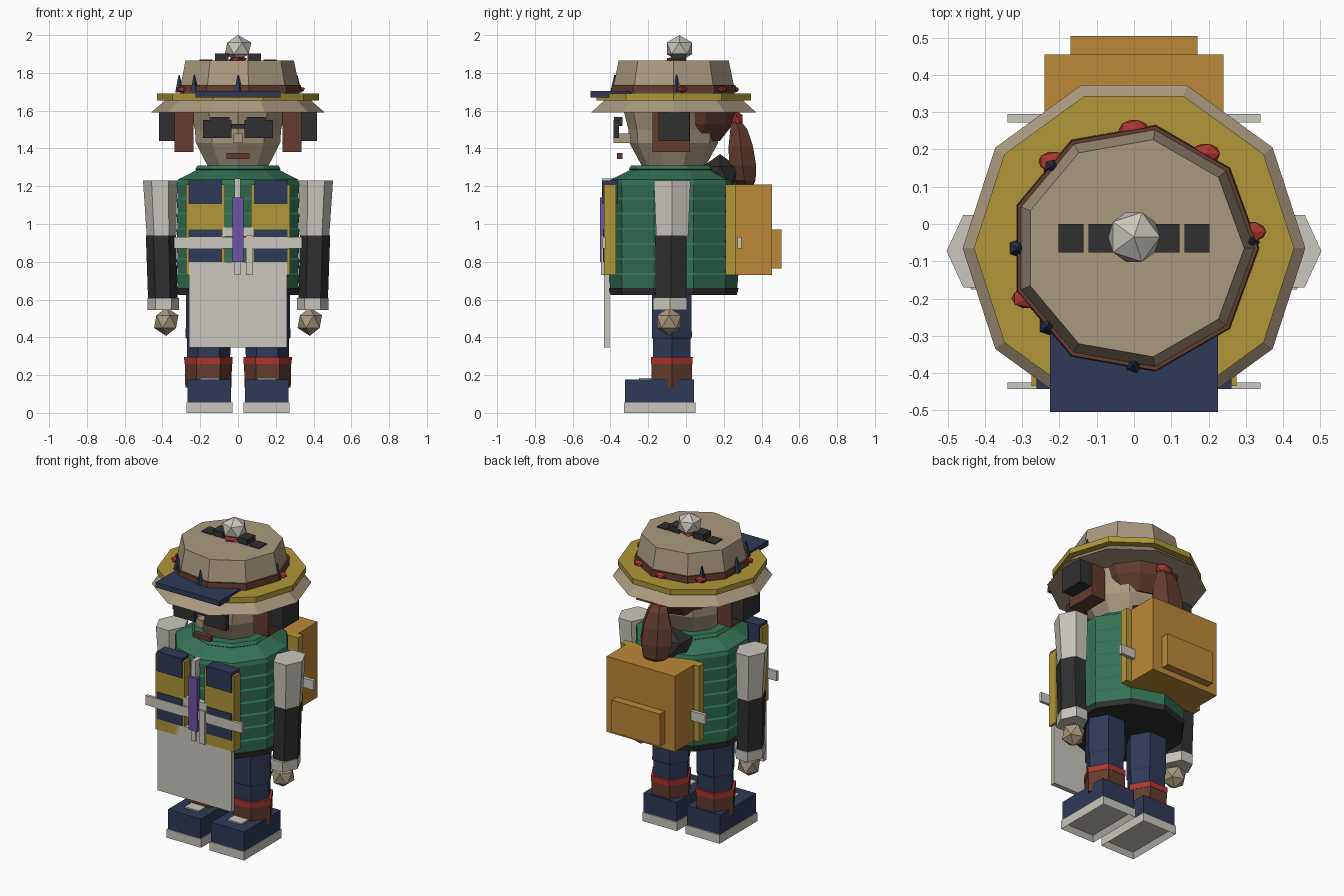
import bpy, bmesh, math
from mathutils import Matrix

old = bpy.data.objects.get("Cube")
if old:
    bpy.data.objects.remove(old, do_unlink=True)


def material(name, rgb):
    linear = [((c / 255 + 0.055) / 1.055) ** 2.4 for c in rgb] + [1]
    m = bpy.data.materials.new(name)
    m.use_nodes = True
    m.diffuse_color = linear
    m.node_tree.nodes["Principled BSDF"].inputs["Base Color"].default_value = linear
    return m


GREEN = material("green", (52, 116, 87))
NAVY = material("navy", (47, 58, 88))
YELLOW = material("yellow", (176, 150, 56))
ORANGE = material("orange", (188, 136, 56))
TAN = material("tan", (170, 154, 127))
BROWN = material("brown", (100, 60, 46))
RED = material("red", (172, 54, 47))
BLACK = material("black", (48, 48, 48))
PURPLE = material("purple", (112, 84, 166))
GREY = material("pale grey", (202, 199, 189))
AXIS = -0.065  # depth of the body's vertical axis


def finish(bm, name, mat):
    bmesh.ops.recalc_face_normals(bm, faces=bm.faces)
    mesh = bpy.data.meshes.new(name)
    bm.to_mesh(mesh)
    bm.free()
    ob = bpy.data.objects.new(name, mesh)
    bpy.context.collection.objects.link(ob)
    mesh.materials.append(mat)
    return ob


def box(name, mat, x, y, z):
    """Box from three (low, high) ranges."""
    bm = bmesh.new()
    bmesh.ops.create_cube(bm, size=1)
    for v in bm.verts:
        v.co = [(a + b) / 2 + c * (b - a) for (a, b), c in zip((x, y, z), v.co)]
    return finish(bm, name, mat)


def loft(name, mat, rings, sides, turn=0, x=0, y=AXIS, squash=1):
    """Stack of polygon rings given as (radius, z) or (radius, z, x shift, y shift)."""
    bm = bmesh.new()
    loops = []
    for r, z, *shift in rings:
        dx, dy = shift or (0, 0)
        angles = [turn + math.tau * i / sides for i in range(sides)]
        loops.append([bm.verts.new((x + dx + r * math.cos(a),
                                    y + dy + squash * r * math.sin(a), z)) for a in angles])
    for low, high in zip(loops, loops[1:]):
        for i in range(sides):
            j = (i + 1) % sides
            bm.faces.new((low[i], low[j], high[j], high[i]))
    bm.faces.new(loops[0])
    bm.faces.new(loops[-1])
    return finish(bm, name, mat)


def ball(name, mat, centre, size):
    bm = bmesh.new()
    bmesh.ops.create_icosphere(bm, subdivisions=1, radius=1,
                               matrix=Matrix.Translation(centre) @ Matrix.Diagonal((*size, 1)))
    return finish(bm, name, mat)


def span(s, a, b):
    """Range on the left (s = 1) or mirrored to the right (s = -1)."""
    return (a, b) if s > 0 else (-b, -a)


TENTH = math.pi / 10

# Torso with ribbed padding, waistband and collar
ribs = []
for i in range(7):
    base = 0.66 + 0.08 * i
    ribs += [(0.336, base), (0.342, base + 0.07)]
ribs += [(0.335, 1.235), (0.232, 1.285), (0.238, 1.29), (0.225, 1.31)]
loft("torso", GREEN, ribs, 10, TENTH)
loft("waistband", BLACK, [(0.335, 0.625), (0.343, 0.66)], 10, TENTH)

# Head, hair and ponytail
loft("head", TAN, [(0.165, 1.30), (0.235, 1.43), (0.24, 1.50), (0.27, 1.62)], 10, TENTH)
loft("hair", BROWN, [(0.15, 1.44), (0.22, 1.53), (0.25, 1.62)], 10, TENTH, y=0.03)
loft("ponytail", BROWN, [(0.05, 1.20, 0, 0.02), (0.09, 1.23, 0, 0.01), (0.11, 1.31, 0, 0.0),
                         (0.10, 1.41, 0, -0.01), (0.07, 1.50, 0, -0.02), (0.04, 1.55, 0, -0.04)],
     6, y=0.30, squash=0.75)
ball("hair_tie", RED, (0, 0.27, 1.555), (0.06, 0.035, 0.045))
ball("hood", BLACK, (0, 0.18, 1.25), (0.18, 0.11, 0.12))

# Face
box("mouth", BROWN, (-0.06, 0.06), (-0.365, -0.335), (1.345, 1.375))
box("nose", TAN, (-0.025, 0.025), (-0.385, -0.29), (1.43, 1.48))
box("glasses_bridge", BLACK, (-0.04, 0.04), (-0.375, -0.36), (1.505, 1.53))

# Hat: flared brim, yellow brim plate, band, crown and visor
loft("brim_under", TAN, [(0.46, 1.59), (0.385, 1.655)], 10)
loft("brim_plate", YELLOW, [(0.43, 1.655), (0.43, 1.69)], 10)
loft("crown", TAN, [(0.327, 1.69), (0.322, 1.74), (0.296, 1.865)], 9)
loft("hat_band", BROWN, [(0.336, 1.695), (0.333, 1.735)], 9)
box("visor", NAVY, (-0.225, 0.225), (-0.505, -0.27), (1.67, 1.703))
for degrees in (3, 135, 180, 222, 270):
    a = math.radians(degrees)
    loft("hat_spike", NAVY, [(0.026, 1.695), (0.003, 1.79)], 5,
         x=0.312 * math.cos(a), y=AXIS + 0.312 * math.sin(a))
for degrees in (8, 53, 90, 133, 205):
    a = math.radians(degrees)
    ball("hat_ribbon", RED, (0.318 * math.cos(a), AXIS + 0.318 * math.sin(a), 1.712),
         (0.045, 0.03, 0.018))

# Pompom and the dark tabs on the hat top
ball("pompom", GREY, (0, -0.035, 1.93), (0.078, 0.078, 0.07))
ball("pompom_base", RED, (0, -0.05, 1.872), (0.055, 0.06, 0.014))

# Vest centre, apron and belt
box("apron", GREY, (-0.26, 0.26), (-0.435, -0.405), (0.345, 0.80))
box("front_belt", GREY, (-0.34, 0.34), (-0.443, -0.425), (0.87, 0.93))
box("buckle", GREY, (-0.08, 0.08), (-0.435, -0.40), (0.935, 0.985))
box("long_strap", GREY, (-0.018, 0.012), (-0.445, -0.36), (0.73, 1.24))
box("short_strap", GREY, (0.042, 0.08), (-0.45, -0.40), (0.73, 0.94))
box("purple_tie", PURPLE, (-0.03, 0.03), (-0.455, -0.43), (0.80, 1.14))

# Backpack
box("backpack", ORANGE, (-0.24, 0.24), (0.25, 0.455), (0.73, 1.21))
box("backpack_pocket", ORANGE, (-0.17, 0.17), (0.45, 0.505), (0.765, 0.97))
box("back_belt", GREY, (-0.34, 0.34), (0.273, 0.295), (0.87, 0.93))

for s, side in ((1, "left"), (-1, "right")):
    # Vest panels and pockets
    box(side + "_vest_panel", YELLOW, span(s, 0.07, 0.275), (-0.435, -0.37), (0.73, 1.21))
    box(side + "_chest_pocket", NAVY, span(s, 0.085, 0.262), (-0.442, -0.36), (1.105, 1.23))
    box(side + "_hip_pocket", NAVY, span(s, 0.085, 0.262), (-0.44, -0.40), (0.80, 0.97))
    box(side + "_back_panel", YELLOW, span(s, 0.07, 0.275), (0.21, 0.262), (0.73, 1.21))

    # Glasses lens with its top tab
    box(side + "_lens", BLACK, span(s, 0.035, 0.185), (-0.385, -0.355), (1.455, 1.55))
    box(side + "_lens_tab", BLACK, span(s, 0.045, 0.145), (-0.38, -0.335), (1.52, 1.567))

    # Side hair and headphone
    box(side + "_side_hair", BROWN, span(s, 0.235, 0.335), (-0.178, 0.022), (1.38, 1.61))
    box(side + "_headphone", BLACK, span(s, 0.33, 0.418), (-0.145, 0.018), (1.44, 1.60))

    # Hat top tabs
    box(side + "_inner_tab", BLACK, span(s, 0.05, 0.122), (-0.077, 0), (1.86, 1.902))
    box(side + "_outer_tab", BLACK, span(s, 0.135, 0.203), (-0.077, 0), (1.86, 1.872))

    # Arm
    loft(side + "_sleeve", GREY, [(0.078, 0.935), (0.09, 1.23, s * 0.008, 0)], 6,
         x=s * 0.405, y=-0.073, squash=1.25)
    loft(side + "_forearm", BLACK, [(0.078, 0.60), (0.08, 0.94, s * 0.01, 0)], 6,
         x=s * 0.398, y=-0.08, squash=1.2)
    loft(side + "_cuff", GREY, [(0.083, 0.545), (0.084, 0.608)], 6,
         x=s * 0.395, y=-0.085, squash=1.25)
    ball(side + "_hand", TAN, (s * 0.38, -0.09, 0.483), (0.072, 0.075, 0.075))

    # Leg with boot cuff
    loft(side + "_leg", NAVY, [(0.112, 0.15), (0.115, 0.39), (0.122, 0.40), (0.12, 0.64)], 6,
         x=s * 0.155, y=-0.075)
    loft(side + "_boot_cuff", BROWN, [(0.122, 0.135), (0.125, 0.265)], 6, x=s * 0.157, y=-0.075)
    loft(side + "_boot_trim", RED, [(0.127, 0.26), (0.128, 0.297)], 6, x=s * 0.157, y=-0.075)

    # Shoe with tongue and recessed sole
    box(side + "_shoe", NAVY, span(s, 0.037, 0.268), (-0.322, 0.042), (0.05, 0.178))
    box(side + "_shoe_tongue", GREY, span(s, 0.10, 0.20), (-0.25, -0.16), (0.17, 0.186))
    sole = box(side + "_sole", GREY, span(s, 0.03, 0.272), (-0.328, 0.05), (0, 0.055))
    bm = bmesh.new()
    bm.from_mesh(sole.data)
    bottom = [f for f in bm.faces if f.normal.z < -0.5]
    bmesh.ops.inset_region(bm, faces=bottom, thickness=0.03)
    bmesh.ops.translate(bm, verts=bottom[0].verts, vec=(0, 0, 0.03))
    bm.to_mesh(sole.data)
    bm.free()
